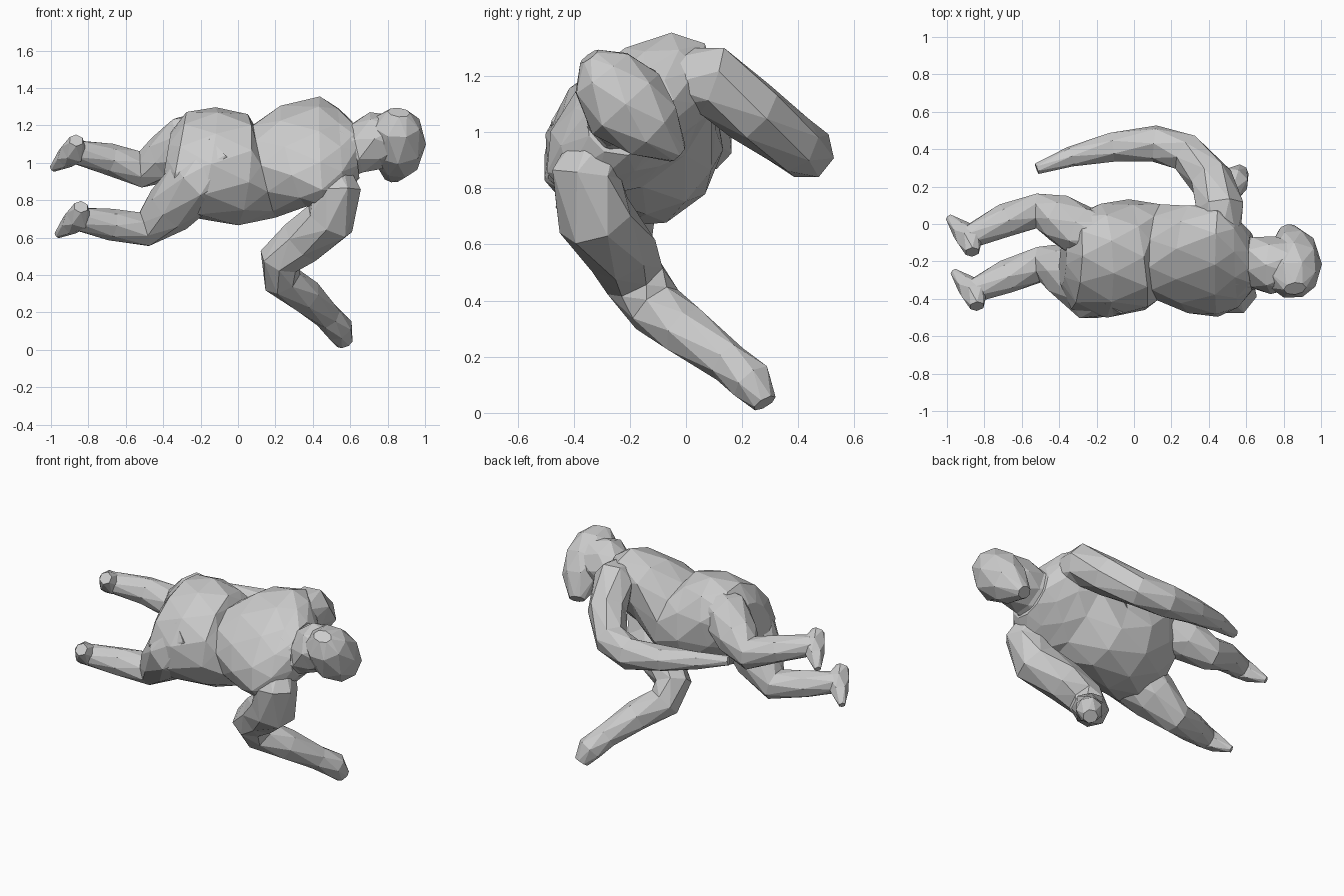
import bpy, bmesh, math
from mathutils import Vector


def loft(name, rings, sides, side_dir):
    """Faceted tube; each ring is (x, y, z, radius along side_dir, other radius)."""
    bm = bmesh.new()
    pts = [Vector(r[:3]) for r in rings]
    loops = []
    for i, r in enumerate(rings):
        before = (pts[i] - pts[max(i - 1, 0)]).normalized()
        after = (pts[min(i + 1, len(pts) - 1)] - pts[i]).normalized()
        t = (before + after).normalized()
        a = Vector(side_dir)
        a = (a - t * a.dot(t)).normalized()
        b = t.cross(a)
        ra, rb = r[3], r[-1]
        loop = []
        for k in range(sides):
            ang = 2 * math.pi * (k + 0.5 * (i % 2)) / sides
            loop.append(bm.verts.new(pts[i] + a * ra * math.cos(ang) + b * rb * math.sin(ang)))
        loops.append(loop)
    # staggered rings give the triangulated, low-poly skin
    for i in range(len(loops) - 1):
        lo, hi = loops[i], loops[i + 1]
        for k in range(sides):
            n = (k + 1) % sides
            if i % 2 == 0:
                bm.faces.new((lo[k], lo[n], hi[k]))
                bm.faces.new((lo[n], hi[n], hi[k]))
            else:
                bm.faces.new((lo[k], lo[n], hi[n]))
                bm.faces.new((lo[k], hi[n], hi[k]))
    bm.faces.new(loops[0][::-1])
    bm.faces.new(loops[-1])
    bmesh.ops.recalc_face_normals(bm, faces=bm.faces[:])
    me = bpy.data.meshes.new(name)
    bm.to_mesh(me)
    bm.free()
    ob = bpy.data.objects.new(name, me)
    bpy.context.collection.objects.link(ob)
    return ob


LATERAL = (0, 0.72, 0.69)   # shoulder-to-shoulder direction of the twisted body

# Torso from seat to neck base
loft("torso", [
    (-0.38, -0.20, 1.04, 0.15, 0.10),
    (-0.32, -0.20, 1.03, 0.29, 0.21),
    (-0.17, -0.20, 1.00, 0.34, 0.27),
    (0.02, -0.165, 0.96, 0.305, 0.30),
    (0.14, -0.15, 0.96, 0.26, 0.26),
    (0.30, -0.185, 1.04, 0.34, 0.225),
    (0.45, -0.20, 1.06, 0.37, 0.205),
    (0.55, -0.20, 1.06, 0.30, 0.17),
    (0.63, -0.20, 1.07, 0.17, 0.14)], 11, LATERAL)

# Neck and head (face looks along +y and down)
loft("neck", [
    (0.52, -0.21, 1.07, 0.19, 0.16),
    (0.64, -0.21, 1.08, 0.155, 0.13),
    (0.74, -0.22, 1.12, 0.15, 0.16),
    (0.86, -0.22, 1.13, 0.13, 0.13)], 8, LATERAL)
loft("head", [
    (0.86, -0.345, 1.27, 0.04, 0.06),
    (0.85, -0.30, 1.21, 0.125, 0.13),
    (0.855, -0.215, 1.10, 0.16, 0.15),
    (0.85, -0.12, 1.01, 0.125, 0.12),
    (0.82, -0.03, 0.925, 0.04, 0.05)], 8, LATERAL)

# Lower arm, bent back at the elbow and reaching the ground
loft("supporting_arm", [
    (0.47, -0.27, 1.02, 0.10),
    (0.53, -0.36, 0.85, 0.13),
    (0.49, -0.32, 0.69, 0.14),
    (0.34, -0.23, 0.58, 0.13),
    (0.225, -0.18, 0.48, 0.115),
    (0.235, -0.11, 0.375, 0.105),
    (0.36, 0.00, 0.29, 0.095),
    (0.48, 0.15, 0.18, 0.075),
    (0.54, 0.235, 0.11, 0.08),
    (0.57, 0.28, 0.035, 0.045)], 7, (1, -0.8, 0))

# Upper arm, sweeping around in front of the belly
loft("reaching_arm", [
    (0.46, -0.08, 1.19, 0.11),
    (0.46, 0.09, 1.19, 0.13),
    (0.41, 0.24, 1.07, 0.12),
    (0.28, 0.38, 0.96, 0.105),
    (0.11, 0.43, 0.93, 0.10),
    (-0.12, 0.41, 0.95, 0.08),
    (-0.34, 0.36, 0.98, 0.055),
    (-0.52, 0.295, 1.00, 0.03)], 7, (0, 0, 1))

# Legs: thigh, knee and shin
loft("near_leg", [
    (-0.08, -0.30, 1.03, 0.18, 0.17),
    (-0.23, -0.32, 0.89, 0.20, 0.17),
    (-0.37, -0.25, 0.75, 0.155, 0.14),
    (-0.50, -0.215, 0.645, 0.10, 0.10),
    (-0.68, -0.28, 0.67, 0.09, 0.085),
    (-0.86, -0.36, 0.70, 0.065)], 8, (0, 1, 0))
loft("far_leg", [
    (-0.12, -0.08, 1.11, 0.13, 0.16),
    (-0.28, -0.04, 1.09, 0.14, 0.17),
    (-0.40, 0.03, 1.02, 0.13, 0.13),
    (-0.52, 0.07, 0.965, 0.10, 0.105),
    (-0.69, 0.02, 1.02, 0.09, 0.085),
    (-0.88, -0.07, 1.06, 0.065)], 8, (0, 1, 0))

# Feet, heel to toe; the far foot is an offset copy of the near one
foot = [(-0.84, -0.44, 0.765, 0.04), (-0.85, -0.37, 0.71, 0.075),
        (-0.90, -0.32, 0.665, 0.055), (-0.965, -0.255, 0.615, 0.02)]
for name, off in (("near_foot", (0, 0, 0)), ("far_foot", (-0.025, 0.29, 0.355))):
    loft(name, [(x + off[0], y + off[1], z + off[2], r) for x, y, z, r in foot], 6, (0, 1, 1))
